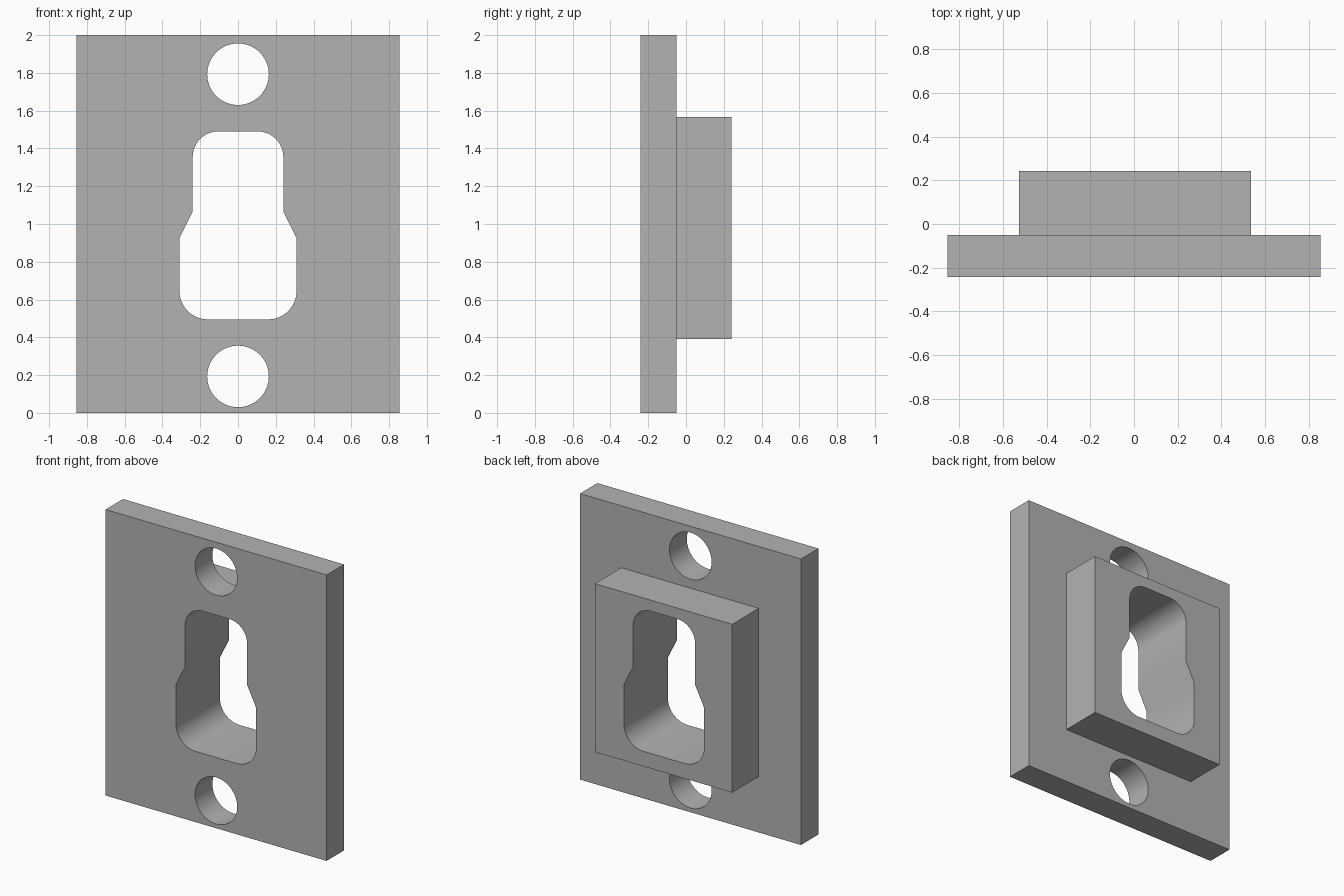
import bpy, bmesh
from math import sin, cos, pi, radians

if "Cube" in bpy.data.objects:
    bpy.data.objects.remove(bpy.data.objects["Cube"], do_unlink=True)

grey = bpy.data.materials.new("plain grey")
grey.use_nodes = True
colour = (0.45, 0.45, 0.45, 1)
grey.diffuse_color = colour
grey.node_tree.nodes["Principled BSDF"].inputs["Base Color"].default_value = colour


def prism(name, outline, y0, y1):
    """Extrude an (x, z) outline from y0 to y1."""
    bm = bmesh.new()
    face = bm.faces.new([bm.verts.new((x, y0, z)) for x, z in outline])
    new = bmesh.ops.extrude_face_region(bm, geom=[face])["geom"]
    moved = [v for v in new if isinstance(v, bmesh.types.BMVert)]
    bmesh.ops.translate(bm, verts=moved, vec=(0, y1 - y0, 0))
    bmesh.ops.recalc_face_normals(bm, faces=bm.faces)
    mesh = bpy.data.meshes.new(name)
    bm.to_mesh(mesh)
    bm.free()
    mesh.materials.append(grey)
    obj = bpy.data.objects.new(name, mesh)
    bpy.context.collection.objects.link(obj)
    return obj


def rectangle(x0, x1, z0, z1):
    return [(x0, z0), (x1, z0), (x1, z1), (x0, z1)]


def arc(cx, cz, r, start, end, steps):
    angles = [radians(start + (end - start) * i / steps) for i in range(steps + 1)]
    return [(cx + r * cos(a), cz + r * sin(a)) for a in angles]


def combine(target, other, operation):
    """Apply a boolean and discard the helper object."""
    other.hide_render = True
    mod = target.modifiers.new(operation, 'BOOLEAN')
    mod.object, mod.operation, mod.solver = other, operation, 'EXACT'
    bpy.ops.object.select_all(action='DESELECT')
    target.select_set(True)
    bpy.context.view_layer.objects.active = target
    bpy.ops.object.modifier_apply(modifier=mod.name)
    bpy.data.objects.remove(other, do_unlink=True)


FRONT, STEP, BACK = -0.242, -0.05, 0.242

# Mounting plate with the raised block on its back
plate = prism("mounting_plate", rectangle(-0.855, 0.855, 0, 2), FRONT, STEP)
block = prism("raised_block", rectangle(-0.527, 0.535, 0.39, 1.567), STEP - 0.05, BACK)
combine(plate, block, 'UNION')

# Central opening: wide rounded bottom tapering to a narrower rounded top
right_half = arc(0.16, 0.645, 0.15, -90, 0, 12) + [(0.31, 0.925), (0.24, 1.065)]
right_half += arc(0.105, 1.355, 0.135, 0, 90, 12)
slot = right_half + [(-x, z) for x, z in reversed(right_half)]
combine(plate, prism("opening_cutter", slot, FRONT - 0.1, BACK + 0.1), 'DIFFERENCE')

# Screw holes above and below
for z in (0.193, 1.793):
    circle = arc(0, z, 0.163, 0, 360, 64)[:-1]
    combine(plate, prism("hole_cutter", circle, FRONT - 0.1, STEP + 0.1), 'DIFFERENCE')

plate.select_set(True)
bpy.context.view_layer.objects.active = plate
bpy.ops.object.shade_smooth_by_angle(angle=radians(30))
